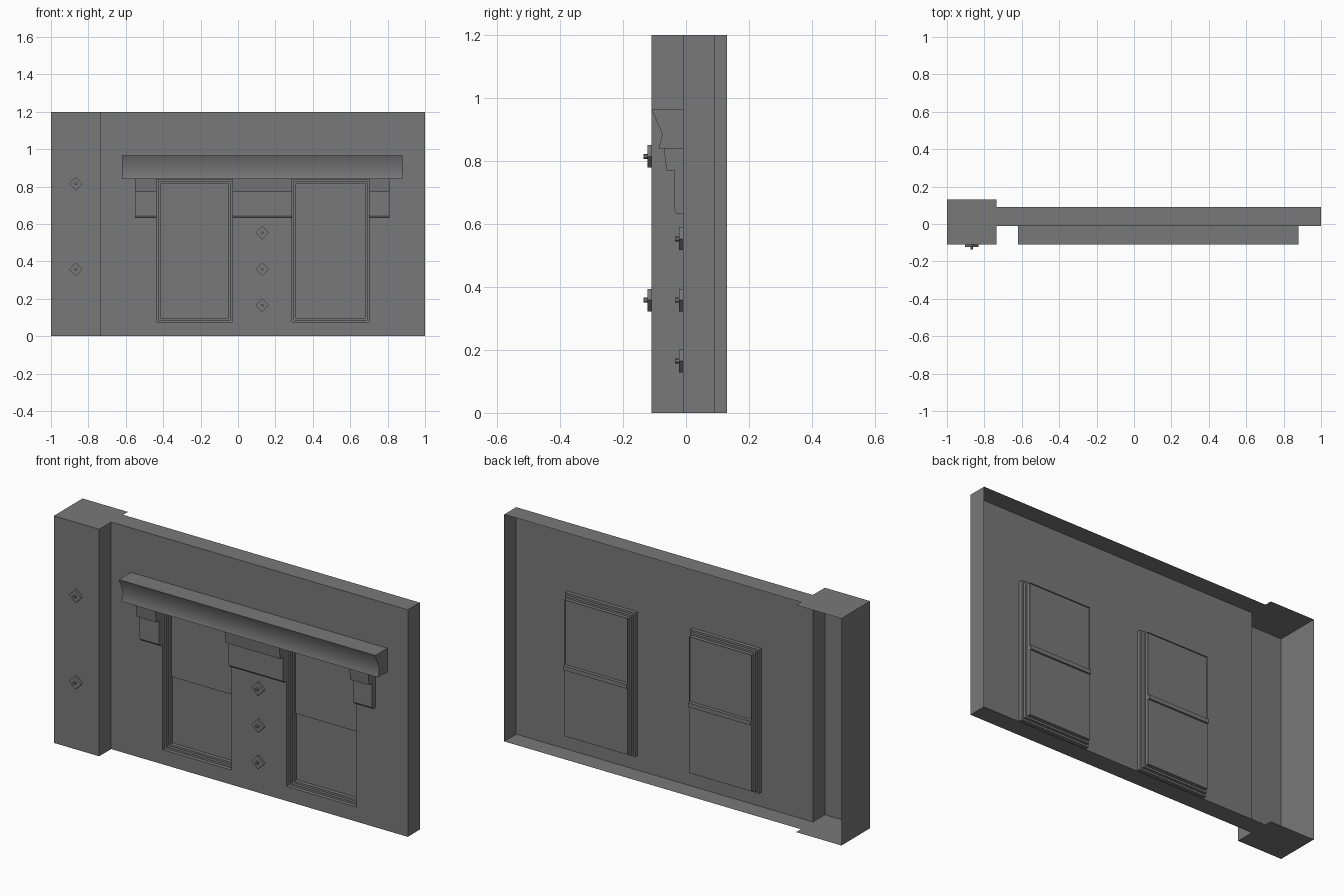
import bpy
import bmesh
from math import radians, pi, cos, sin

cube = bpy.data.objects.get("Cube")
if cube:
    bpy.data.objects.remove(cube, do_unlink=True)

grey = bpy.data.materials.new("plaster_grey")
grey.use_nodes = True
tone = (0.19, 0.19, 0.19, 1)
grey.diffuse_color = tone
grey.node_tree.nodes["Principled BSDF"].inputs["Base Color"].default_value = tone


def face(bm, points):
    return bm.faces.new([bm.verts.new(p) for p in points])


def finish(bm, name, closed=False):
    bmesh.ops.remove_doubles(bm, verts=bm.verts, dist=0.0001)
    if closed:
        bmesh.ops.recalc_face_normals(bm, faces=bm.faces)
    mesh = bpy.data.meshes.new(name)
    bm.to_mesh(mesh)
    bm.free()
    mesh.materials.append(grey)
    obj = bpy.data.objects.new(name, mesh)
    bpy.context.collection.objects.link(obj)
    return obj


def prism_x(name, profile, x0, x1):
    """Extrude a (y, z) profile along x."""
    bm = bmesh.new()
    cap = face(bm, [(x0, y, z) for y, z in profile])
    out = bmesh.ops.extrude_face_region(bm, geom=[cap])["geom"]
    verts = [v for v in out if isinstance(v, bmesh.types.BMVert)]
    bmesh.ops.translate(bm, verts=verts, vec=(x1 - x0, 0, 0))
    return finish(bm, name, True)


def ngon_y(bm, x, z, radius, sides, y0, y1):
    """Small prism standing out from a wall, one corner pointing up."""
    ring = [(x + radius * sin(2 * pi * i / sides), z + radius * cos(2 * pi * i / sides))
            for i in range(sides)]
    cap = face(bm, [(px, y0, pz) for px, pz in ring])
    out = bmesh.ops.extrude_face_region(bm, geom=[cap])["geom"]
    verts = [v for v in out if isinstance(v, bmesh.types.BMVert)]
    bmesh.ops.translate(bm, verts=verts, vec=(0, y1 - y0, 0))


HEIGHT = 1.2
FRONT, BACK = -0.01, 0.09
PIER_X, PIER_FRONT, PIER_BACK = -0.735, -0.11, 0.13
SILL, HEAD = 0.077, 0.837
windows = {"left_bay": (0.29, 0.70), "right_bay": (-0.435, -0.03)}

# Wall and pier: a shell that is open at the back
bm = bmesh.new()
path = [(-1, PIER_BACK), (-1, PIER_FRONT), (PIER_X, PIER_FRONT), (PIER_X, FRONT),
        (1, FRONT), (1, BACK)]
for i, ((xa, ya), (xb, yb)) in enumerate(zip(path, path[1:])):
    if i != 3:
        face(bm, [(xa, ya, 0), (xb, yb, 0), (xb, yb, HEIGHT), (xa, ya, HEIGHT)])
outline = path + [(PIER_X, BACK), (PIER_X, PIER_BACK)]
face(bm, [(x, y, HEIGHT) for x, y in outline])
face(bm, [(x, y, 0) for x, y in reversed(outline)])

# Front sheet of the wall with two window openings
xs = sorted([PIER_X, 1] + [x for span in windows.values() for x in span])
zs = [0, SILL, HEAD, HEIGHT]
for xa, xb in zip(xs, xs[1:]):
    for za, zb in zip(zs, zs[1:]):
        if not ((xa, xb) in windows.values() and za == SILL):
            face(bm, [(xa, FRONT, za), (xb, FRONT, za), (xb, FRONT, zb), (xa, FRONT, zb)])
finish(bm, "wall_and_pier")

# Windows: stepped reveal, upper and lower sash, meeting rail
steps = [(0, FRONT), (0, 0.01), (0.01, 0.01), (0.01, 0.025), (0.02, 0.025), (0.02, 0.045)]
RAIL = 0.45
for name, (x0, x1) in windows.items():
    bm = bmesh.new()
    rings = [[(x0 + d, y, SILL + d), (x1 - d, y, SILL + d),
              (x1 - d, y, HEAD - d), (x0 + d, y, HEAD - d)] for d, y in steps]
    for a, b in zip(rings, rings[1:]):
        for i in range(4):
            j = (i + 1) % 4
            face(bm, [a[i], a[j], b[j], b[i]])
    finish(bm, name + "_window_reveal")

    bm = bmesh.new()
    inset, depth = steps[-1]
    xa, xb = x0 + inset, x1 - inset
    for y, za, zb in ((depth, SILL + inset, RAIL), (depth - 0.008, RAIL, HEAD - inset)):
        face(bm, [(xa, y, za), (xb, y, za), (xb, y, zb), (xa, y, zb)])
    finish(bm, name + "_window_sashes")
    rail = [(depth - 0.008, RAIL), (depth + 0.01, RAIL),
            (depth + 0.01, RAIL + 0.022), (depth - 0.008, RAIL + 0.022)]
    prism_x(name + "_meeting_rail", rail, xa, xb)

# Cornice with a softly hollowed front
cornice = prism_x("cornice", [(FRONT, 0.965), (-0.11, 0.965), (-0.075, 0.885),
                              (-0.087, 0.84), (FRONT, 0.84)], -0.62, 0.88)
bpy.ops.object.select_all(action='DESELECT')
cornice.select_set(True)
bpy.context.view_layer.objects.active = cornice
bpy.ops.object.shade_smooth_by_angle(angle=radians(45))

# Frieze blocks beneath the cornice, between the windows
block = [(FRONT, 0.84), (-0.07, 0.84), (-0.062, 0.77), (-0.037, 0.77),
         (-0.037, 0.645), (-0.028, 0.632), (FRONT, 0.632)]
for name, xa, xb in (("right", -0.55, -0.435), ("middle", -0.03, 0.29), ("left", 0.70, 0.81)):
    prism_x(name + "_frieze_block", block, xa, xb)

# Diamond tie plates, each with a bolt
plates = [(-0.867, z, PIER_FRONT) for z in (0.815, 0.358)]
plates += [(0.13, z, FRONT) for z in (0.553, 0.358, 0.165)]
for number, (x, z, y) in enumerate(plates, 1):
    bm = bmesh.new()
    ngon_y(bm, x, z, 0.036, 4, y, y - 0.012)
    ngon_y(bm, x, z, 0.008, 6, y - 0.012, y - 0.025)
    finish(bm, f"tie_plate_{number}", True)
